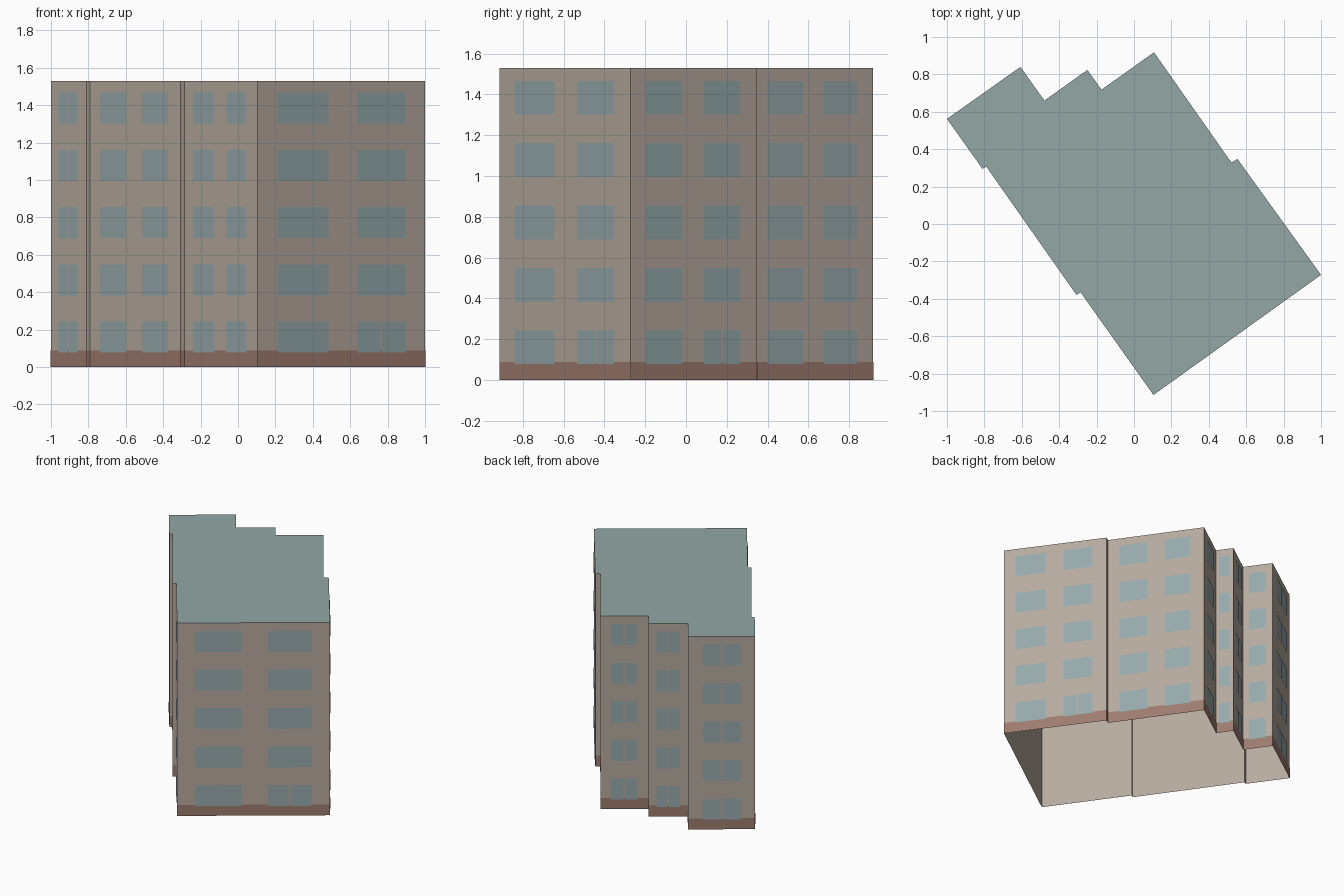
import bpy
from mathutils import Vector

cube = bpy.data.objects.get("Cube")
if cube:
    bpy.data.objects.remove(cube, do_unlink=True)

HEIGHT = 1.53
BASE_HEIGHT = 0.087
FLOORS = 5
FLOOR_PITCH = 0.306
SILL = 0.077
WINDOW_HEIGHT = 0.166
MULLION = 0.01


def material(name, color):
    mat = bpy.data.materials.new(name)
    mat.use_nodes = True
    mat.diffuse_color = (*color, 1)
    bsdf = mat.node_tree.nodes["Principled BSDF"]
    bsdf.inputs["Base Color"].default_value = (*color, 1)
    bsdf.inputs["Roughness"].default_value = 0.9
    return mat


wall_mat = material("beige wall", (0.468, 0.401, 0.34))
base_mat = material("brown base", (0.336, 0.198, 0.158))
glass_mat = material("blue grey glass", (0.303, 0.396, 0.406))
roof_mat = material("grey green roof", (0.292, 0.386, 0.381))

# Stepped footprint, counter-clockwise from the front corner
footprint = [Vector(p) for p in (
    (0.104, -0.914), (1.0, -0.272), (0.553, 0.348), (0.521, 0.328),
    (0.107, 0.918), (-0.174, 0.718), (-0.249, 0.824), (-0.479, 0.66),
    (-0.607, 0.84), (-1.0, 0.562), (-0.81, 0.295), (-0.79, 0.307),
    (-0.307, -0.38), (-0.286, -0.365))]
count = len(footprint)

# Window columns by wall: start and end as fractions of the wall, and split style
columns = {
    0: [(0.12, 0.42, "none"), (0.594, 0.88, "ground")],
    1: [(0.113, 0.405, "none"), (0.579, 0.864, "ground")],
    3: [(0.119, 0.412, "none"), (0.587, 0.86, "none")],
    4: [(0.22, 0.76, "all")],
    5: [(0.18, 0.8, "none")],
    6: [(0.2, 0.8, "all")],
    7: [(0.2, 0.76, "none")],
    8: [(0.22, 0.78, "all")],
    9: [(0.226, 0.763, "all")],
    11: [(0.114, 0.404, "none"), (0.58, 0.87, "none")],
    13: [(0.123, 0.41, "none"), (0.58, 0.85, "none")],
}


def build(name, quads, mat):
    """Make one object from a list of polygons given as corner points."""
    verts, faces = [], []
    for quad in quads:
        faces.append(range(len(verts), len(verts) + len(quad)))
        verts.extend(quad)
    mesh = bpy.data.meshes.new(name)
    mesh.from_pydata(verts, [], [list(f) for f in faces])
    mesh.materials.append(mat)
    obj = bpy.data.objects.new(name, mesh)
    bpy.context.collection.objects.link(obj)
    return obj


def panel(wall, start, end, bottom, top, offset=0.0):
    """Rectangle lying on a wall, with start and end measured along it."""
    a, b = footprint[wall], footprint[(wall + 1) % count]
    along = (b - a).normalized()
    out = Vector((along.y, -along.x)) * offset
    p, q = a + along * start + out, a + along * end + out
    return [(p.x, p.y, bottom), (q.x, q.y, bottom), (q.x, q.y, top), (p.x, p.y, top)]


def length(wall):
    return (footprint[(wall + 1) % count] - footprint[wall]).length


# Open-bottomed wall shell and flat roof
build("walls", [panel(i, 0, length(i), 0, HEIGHT) for i in range(count)], wall_mat)
build("roof", [[(p.x, p.y, HEIGHT) for p in footprint]], roof_mat)

# Plinth band around the foot of the walls
build("base_band", [panel(i, 0, length(i), 0, BASE_HEIGHT, 0.002)
                    for i in range(count)], base_mat)

# Window panes on every floor
panes = []
for wall, cols in columns.items():
    size = length(wall)
    for start, end, split in cols:
        left, right = start * size, end * size
        middle = (left + right) / 2
        for floor in range(FLOORS):
            low = SILL + floor * FLOOR_PITCH
            spans = [(left, right)]
            if split == "all" or (split == "ground" and floor == 0):
                spans = [(left, middle - MULLION / 2), (middle + MULLION / 2, right)]
            for s, e in spans:
                panes.append(panel(wall, s, e, low, low + WINDOW_HEIGHT, 0.004))
build("windows", panes, glass_mat)
